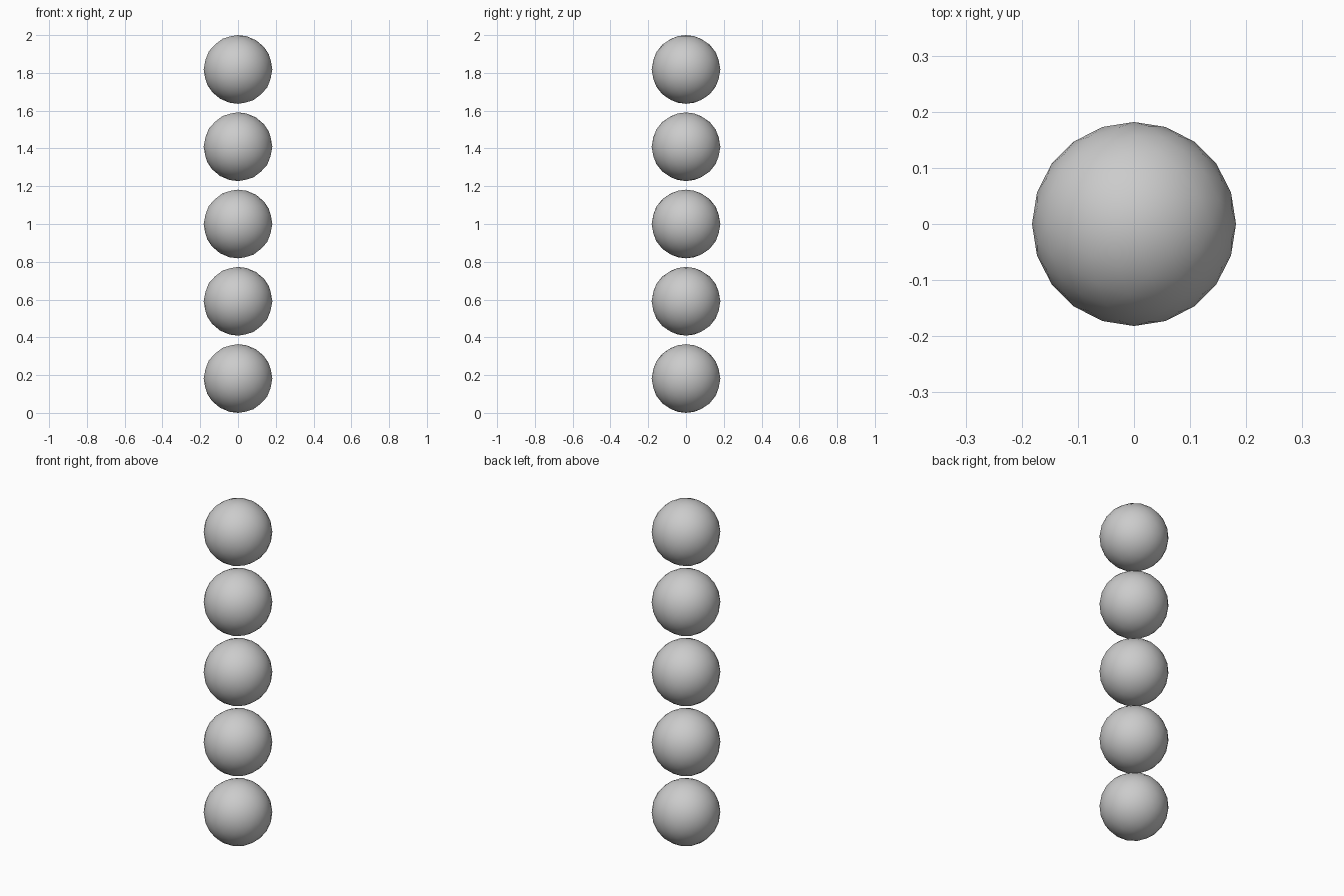
import bpy

if "Cube" in bpy.data.objects:
    bpy.data.objects.remove(bpy.data.objects["Cube"])

RADIUS = 2 / 11          # five balls and four gaps fill 2 units
SPACING = 2.25 * RADIUS
COUNT = 5

# Vertical stack of evenly spaced, smooth low-poly balls
for i in range(COUNT):
    bpy.ops.mesh.primitive_ico_sphere_add(
        subdivisions=3, radius=RADIUS, location=(0, 0, RADIUS + i * SPACING))
    ball = bpy.context.object
    ball.name = f"ball_{i + 1}"
    bpy.ops.object.shade_smooth()
